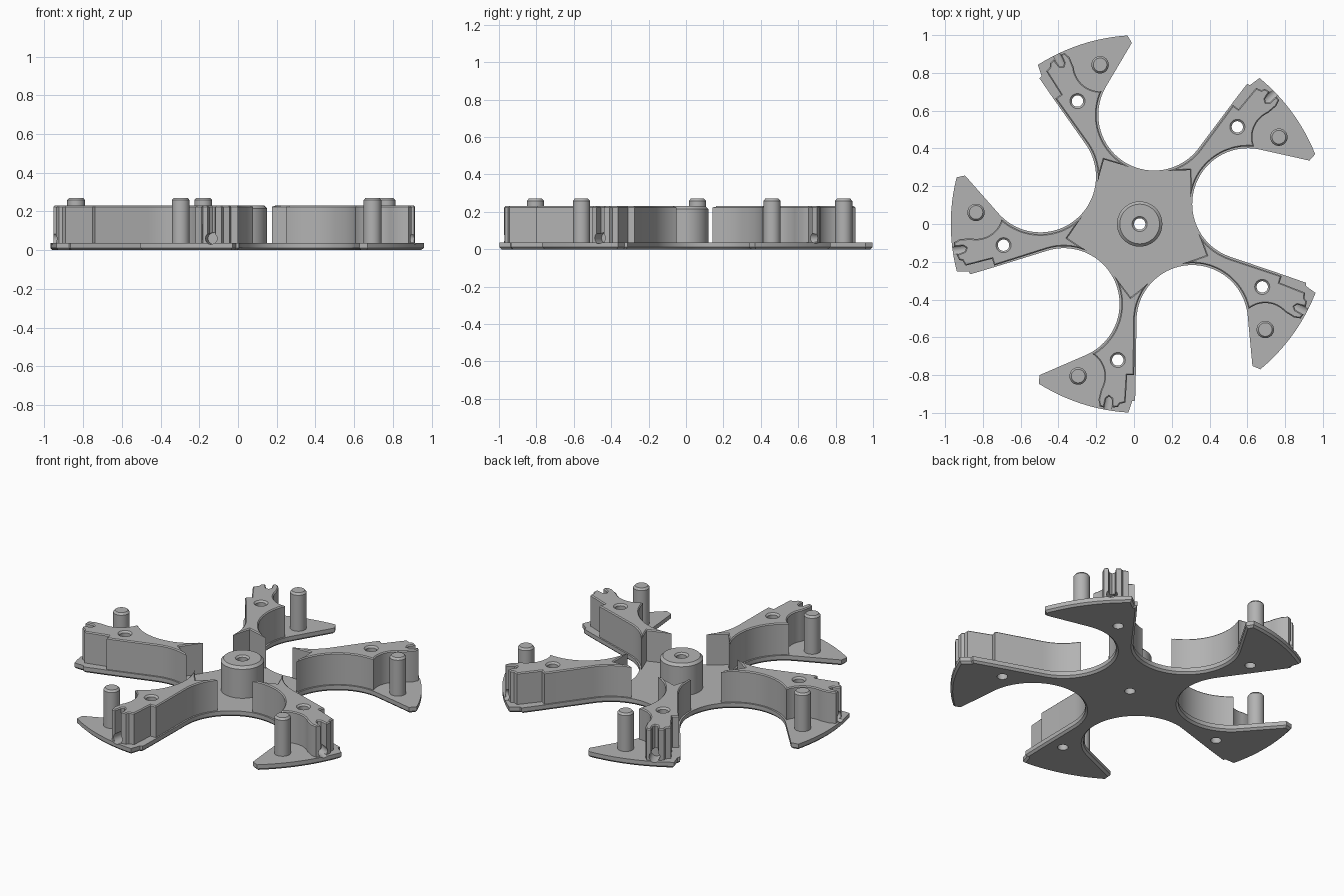
import bpy, bmesh, math
from mathutils import Matrix, Vector

cube = bpy.data.objects.get("Cube")
if cube:
    bpy.data.objects.remove(cube, do_unlink=True)

ARMS = 5
STEP = 2 * math.pi / ARMS
CENTRE = Matrix.Translation((0.03, 0, 0))
PLATE_TOP, BODY_TOP, POST_TOP = 0.037, 0.23, 0.27

grey = bpy.data.materials.new("mid grey")
grey.use_nodes = True
colour = (0.45, 0.45, 0.45, 1)
grey.diffuse_color = colour
grey.node_tree.nodes["Principled BSDF"].inputs["Base Color"].default_value = colour


def polar(r, deg):
    a = math.radians(deg)
    return Vector((r * math.cos(a), r * math.sin(a)))


def arc(centre, r, start, end, n):
    return [Vector(centre) + polar(r, start + (end - start) * i / n) for i in range(n + 1)]


def turned(points, k):
    rot = Matrix.Rotation(k * STEP, 2)
    return [rot @ Vector(p) for p in points]


def finish(name, bm):
    bmesh.ops.recalc_face_normals(bm, faces=bm.faces)
    mesh = bpy.data.meshes.new(name)
    bm.to_mesh(mesh)
    bm.free()
    mesh.materials.append(grey)
    obj = bpy.data.objects.new(name, mesh)
    bpy.context.collection.objects.link(obj)
    obj.matrix_world = CENTRE
    return obj


def prism(name, outline, z0, z1, bevel_z, bevel):
    """Extruded outline with the rim at bevel_z chamfered."""
    bm = bmesh.new()
    face = bm.faces.new([bm.verts.new((p[0], p[1], z0)) for p in outline])
    new = bmesh.ops.extrude_face_region(bm, geom=[face])["geom"]
    bmesh.ops.translate(bm, vec=(0, 0, z1 - z0),
                        verts=[v for v in new if isinstance(v, bmesh.types.BMVert)])
    rim = [e for e in bm.edges if all(abs(v.co.z - bevel_z) < 1e-4 for v in e.verts)]
    bmesh.ops.bevel(bm, geom=rim, offset=bevel, segments=1, affect='EDGES')
    return finish(name, bm)


def lathe(name, spots, profile, n=32):
    """Closed turned solid (radius, height) repeated at each spot."""
    bm = bmesh.new()
    for s in spots:
        rings = [[bm.verts.new((*(Vector(s) + polar(r, 360 * i / n)), z)) for i in range(n)]
                 for r, z in profile]
        for a, b in zip(rings, rings[1:]):
            for i in range(n):
                j = (i + 1) % n
                bm.faces.new((a[i], a[j], b[j], b[i]))
        bm.faces.new(rings[0][::-1])
        bm.faces.new(rings[-1])
    return finish(name, bm)


def cut(obj, *cutters):
    for c in cutters:
        mod = obj.modifiers.new("cut", 'BOOLEAN')
        mod.operation, mod.solver, mod.object = 'DIFFERENCE', 'EXACT', c
    bpy.context.view_layer.update()
    evaluated = obj.evaluated_get(bpy.context.evaluated_depsgraph_get())
    mesh = bpy.data.meshes.new_from_object(evaluated)
    obj.modifiers.clear()
    obj.data = mesh


def smooth(obj):
    bpy.ops.object.select_all(action='DESELECT')
    obj.select_set(True)
    bpy.context.view_layer.objects.active = obj
    bpy.ops.object.shade_smooth_by_angle(angle=math.radians(25))


# Key points of the arm that points to the front
scoop_right = polar(0.583, -61.5)
scoop_left = polar(0.583, -133.5)
post_at = Vector((-0.326, -0.805))
hole_at = Vector((-0.116, -0.72))

# Base plate: five hooked arms joined by round scoops
plate_arm = ([(-0.53, -0.80)] + arc((0, 0), 1.0, -122.3, -93.4, 12)
             + [(-0.04, -0.938), (-0.024, -0.935), (-0.021, -0.82)]
             + arc(scoop_right, 0.295, 180, 5, 44))
plate_outline = [p for k in range(ARMS) for p in turned(plate_arm, k)]
plate = prism("base_plate", plate_outline, 0, PLATE_TOP, 0, 0.012)

# Raised arm blocks: corner at the hub, scooped sides, clearance round the post, slotted tip
block = ([polar(0.39, -97)]
         + arc(scoop_left, 0.305, 29.5, -60.3, 24)
         + arc(post_at, 0.14, 57, -30, 16)[1:]
         + [(-0.218, -0.93), (-0.212, -0.965), (-0.188, -0.972), (-0.178, -0.925),
            (-0.163, -0.913), (-0.148, -0.925), (-0.145, -0.972), (-0.115, -0.968),
            (-0.105, -0.952), (-0.075, -0.945), (-0.066, -0.80), (-0.029, -0.80)]
         + arc(scoop_right, 0.305, 180, 139, 12))
blocks = [prism(f"arm_block_{k + 1}", turned(block, k), 0.03, BODY_TOP, BODY_TOP, 0.006)
          for k in range(ARMS)]

# Hub and posts
hub = lathe("hub", [(0, 0)], [(0.12, 0.03), (0.12, BODY_TOP - 0.015), (0.105, BODY_TOP)], 48)
for k in range(ARMS):
    post = lathe(f"post_{k + 1}", turned([post_at], k),
                 [(0.046, 0.03), (0.046, POST_TOP - 0.012), (0.036, POST_TOP)])
    smooth(post)

# Cutters: screw holes with a chamfered mouth, and round holes at the foot of each tip slot
holes = [(0, 0)] + [turned([hole_at], k)[0] for k in range(ARMS)]
drill = lathe("screw_hole_cutter", holes,
              [(0.03, -0.1), (0.03, BODY_TOP - 0.01), (0.04, BODY_TOP), (0.04, BODY_TOP + 0.1)])
bm = bmesh.new()
slot_angle = math.atan2(-0.94, -0.163)
for k in range(ARMS):
    place = (Matrix.Rotation(slot_angle + k * STEP, 4, 'Z')
             @ Matrix.Translation((0.99, 0, 0.06)) @ Matrix.Rotation(math.pi / 2, 4, 'Y'))
    bmesh.ops.create_cone(bm, cap_ends=True, segments=24, radius1=0.03, radius2=0.03,
                          depth=0.16, matrix=place)
bore = finish("tip_hole_cutter", bm)

cut(plate, drill, bore)
cut(hub, drill)
for b in blocks:
    cut(b, drill, bore)
for c in (drill, bore):
    bpy.data.objects.remove(c, do_unlink=True)
for obj in [plate, hub] + blocks:
    smooth(obj)
